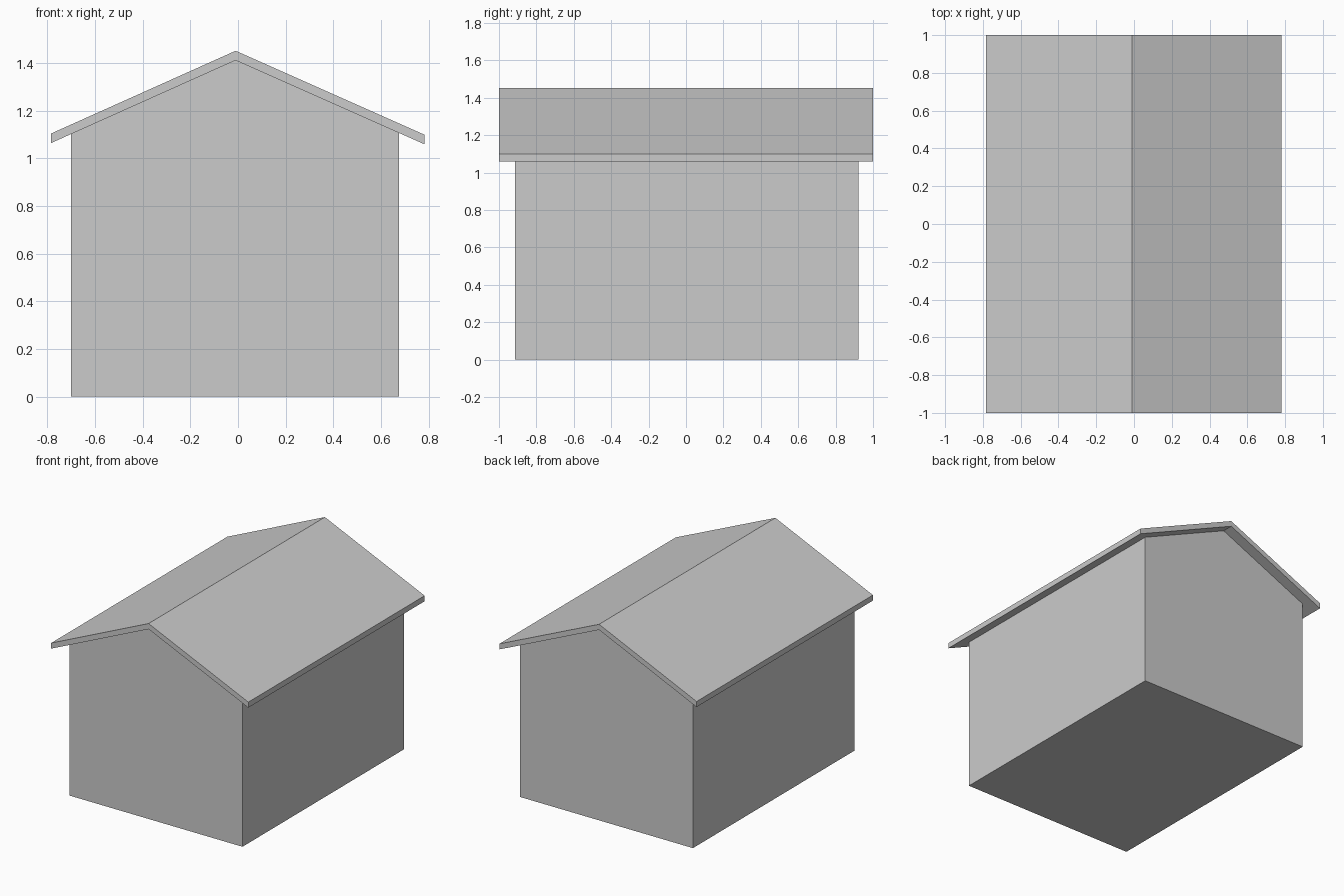
import bpy, bmesh

if "Cube" in bpy.data.objects:
    bpy.data.objects.remove(bpy.data.objects["Cube"])

RIDGE_X, RIDGE_Z, THICK = -0.01, 1.412, 0.04
EAVE_L, EAVE_R = (-0.784, 1.065), (0.782, 1.06)


def roof_under(x):
    """Height of the roof underside at x."""
    ex, ez = EAVE_L if x < RIDGE_X else EAVE_R
    return ez + (RIDGE_Z - ez) * (x - ex) / (RIDGE_X - ex)


def extrude_profile(name, profile, y0, y1):
    """Extrude a closed (x, z) outline along y."""
    bm = bmesh.new()
    face = bm.faces.new([bm.verts.new((x, y0, z)) for x, z in profile])
    ext = bmesh.ops.extrude_face_region(bm, geom=[face])["geom"]
    verts = [v for v in ext if isinstance(v, bmesh.types.BMVert)]
    bmesh.ops.translate(bm, verts=verts, vec=(0, y1 - y0, 0))
    bmesh.ops.recalc_face_normals(bm, faces=bm.faces)
    mesh = bpy.data.meshes.new(name)
    bm.to_mesh(mesh)
    bm.free()
    obj = bpy.data.objects.new(name, mesh)
    bpy.context.collection.objects.link(obj)
    return obj


# Walls: five-sided gable block reaching the roof underside
WL, WR = -0.70, 0.675
extrude_profile("house_walls", [(WL, 0), (WR, 0), (WR, roof_under(WR)),
                                (RIDGE_X, RIDGE_Z), (WL, roof_under(WL))], -0.913, 0.921)

# Roof: thin folded slab with overhanging eaves and plumb-cut edges
under = [EAVE_L, (RIDGE_X, RIDGE_Z), EAVE_R]
extrude_profile("roof", under + [(x, z + THICK) for x, z in reversed(under)], -1, 1)
